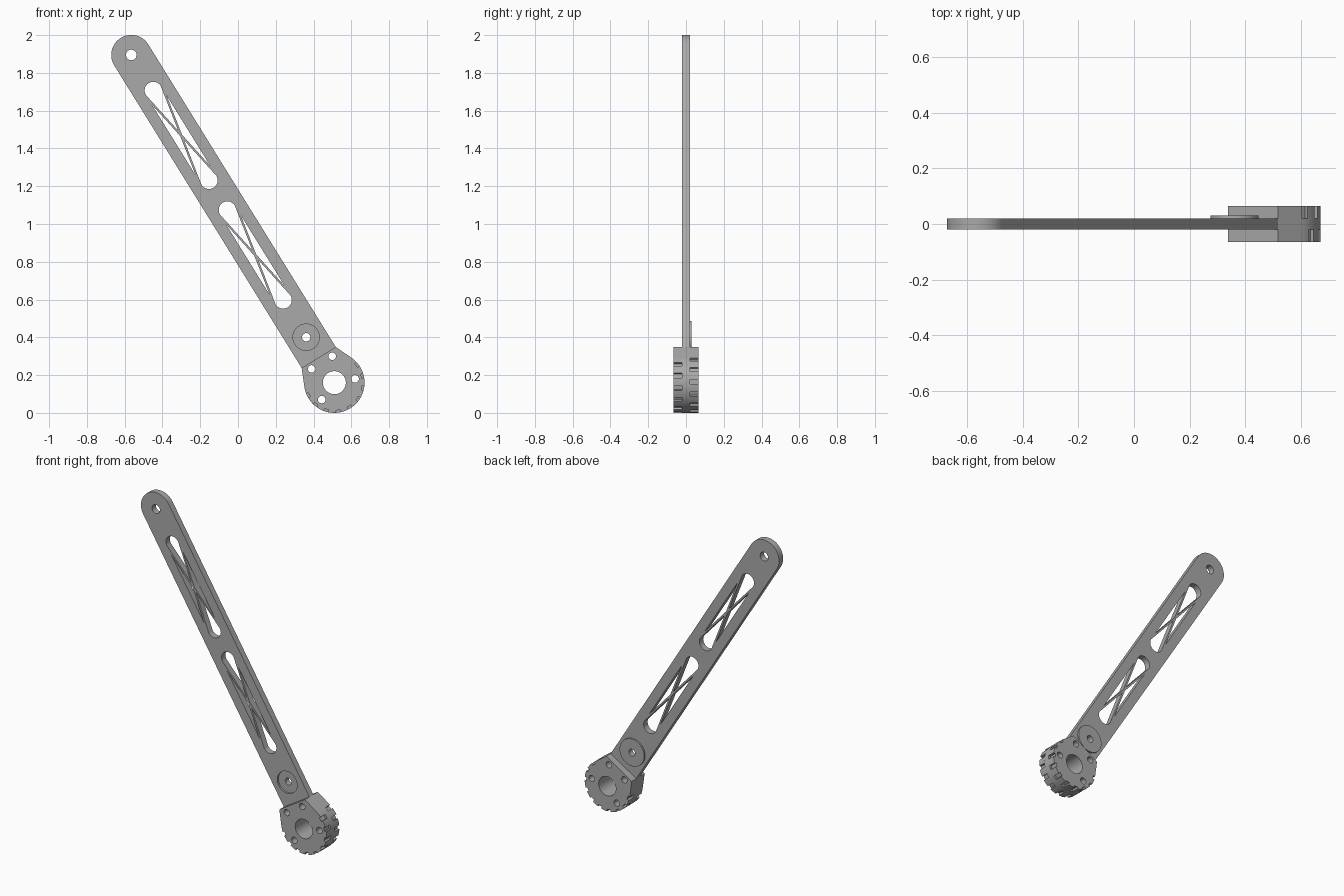
import bpy
from math import sin, cos, radians, pi, acos, atan2, hypot
from mathutils import Matrix

if "Cube" in bpy.data.objects:
    bpy.data.objects.remove(bpy.data.objects["Cube"])

grey = bpy.data.materials.new("plain_grey")
grey.use_nodes = True
colour = (0.4, 0.4, 0.4, 1)
grey.diffuse_color = colour
grey.node_tree.nodes["Principled BSDF"].inputs["Base Color"].default_value = colour

# Leaning frame: local y runs up the arm, local z points to the front
ARM_LEN, HALF_W = 2.041, 0.106
lean = atan2(1.075, 1.735)
FRAME = Matrix.Translation((0.51, 0, 0.16)) @ Matrix.Rotation(lean, 4, (0, -1, 0)) \
    @ Matrix.Rotation(pi / 2, 4, 'X')


def arc(cx, cy, r, start, end, n):
    steps = [radians(start + (end - start) * i / n) for i in range(n + 1)]
    return [(cx + r * cos(a), cy + r * sin(a)) for a in steps]


def circle(cx, cy, r, n=40):
    return arc(cx, cy, r, 0, 360, n)[:-1]


def plate(name, loops, y0, y1):
    """Flat plate from an outline and its holes, between depths y0 and y1."""
    curve = bpy.data.curves.new(name, 'CURVE')
    curve.dimensions = '2D'
    curve.fill_mode = 'BOTH'
    curve.extrude = (y1 - y0) / 2
    for loop in loops:
        spline = curve.splines.new('POLY')
        spline.points.add(len(loop) - 1)
        for p, (x, y) in zip(spline.points, loop):
            p.co = (x, y, 0, 1)
        spline.use_cyclic_u = True
    ob = bpy.data.objects.new(name, curve)
    bpy.context.collection.objects.link(ob)
    ob.matrix_world = Matrix.Translation((0, (y0 + y1) / 2, 0)) @ FRAME
    bpy.ops.object.select_all(action='DESELECT')
    ob.select_set(True)
    bpy.context.view_layer.objects.active = ob
    bpy.ops.object.convert(target='MESH')
    ob = bpy.context.object
    ob.data.materials.clear()
    ob.data.materials.append(grey)
    bpy.ops.object.mode_set(mode='EDIT')
    bpy.ops.mesh.select_all(action='SELECT')
    bpy.ops.mesh.remove_doubles(threshold=0.0001)
    bpy.ops.mesh.normals_make_consistent(inside=False)
    bpy.ops.object.mode_set(mode='OBJECT')
    bpy.ops.object.shade_smooth_by_angle(angle=radians(30))
    return ob


def truss(c):
    """Four openings that leave a thin crossed brace, centred at height c."""
    w, base, tip = 0.046, 0.28, 0.03
    return [
        [(0, c + tip)] + arc(0, c + base, w, 0, 180, 16),
        [(0, c - tip)] + arc(0, c - base, w, 180, 360, 16),
        [(w, c - 0.22), (w, c + 0.22), (0.006, c)],
        [(-w, c + 0.22), (-w, c - 0.22), (-0.006, c)],
    ]


# Arm in two layers, the front one with a shallow round recess
FLAT, PIVOT = 0.157, 0.283
outline = [(-HALF_W, FLAT), (HALF_W, FLAT)] + arc(0, ARM_LEN, HALF_W, 0, 180, 40)
openings = truss(1.54) + truss(0.795) + [circle(0, ARM_LEN, 0.028)]
plate("arm_front", [outline, circle(0, PIVOT, 0.07)] + openings, -0.02, -0.008)
plate("arm_back", [outline, circle(0, PIVOT, 0.022)] + openings, -0.008, 0.02)
plate("pivot_boss", [circle(0, PIVOT, 0.087), circle(0, PIVOT, 0.022)], 0.02, 0.03)

# Hub: round rim running tangentially into a flat-topped block
RIM, DEPTH, HALF_SLOT = 0.16, 0.013, 4.5
corner = hypot(HALF_W, FLAT)
tangent = atan2(HALF_W, FLAT) + acos(RIM / corner)
sweep = 180 - tangent * 180 / pi


def hub_outline(slots):
    pts = [(HALF_W, FLAT), (-HALF_W, FLAT)]
    at = -sweep
    for s in list(slots) + [None]:
        stop = sweep if s is None else s - HALF_SLOT
        if stop > at:
            pts += arc(0, 0, RIM, at - 90, stop - 90, max(1, int((stop - at) / 4)))
        if s is not None:
            at = s + HALF_SLOT
            pts += arc(0, 0, RIM - DEPTH, stop - 90, at - 90, 2)
    return pts


holes = [circle(0, 0, 0.061)]
for side in (-1, 1):
    holes += [circle(side * 0.064, 0.125, 0.02, 24), circle(side * 0.104, -0.041, 0.02, 24)]

plate("hub_core", [hub_outline([])] + holes, -0.02, 0.02)
plate("hub_front_tread", [hub_outline(range(-96, 97, 24))] + holes, -0.065, -0.02)
plate("hub_back_tread", [hub_outline(range(-108, 109, 24))] + holes, 0.02, 0.065)
